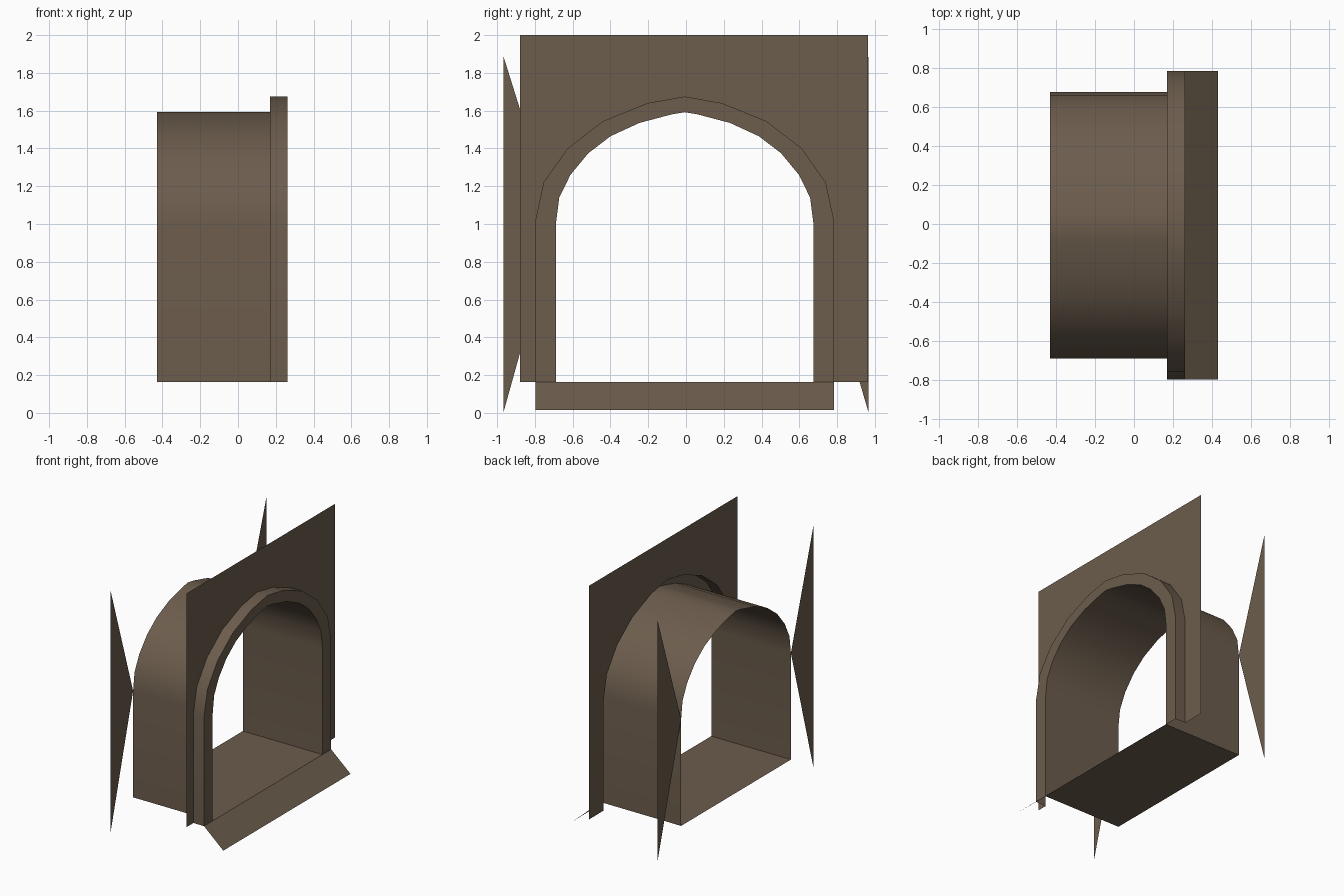
import bpy, math

if "Cube" in bpy.data.objects:
    bpy.data.objects.remove(bpy.data.objects["Cube"])

# One stone colour for the whole arch
stone = bpy.data.materials.new("brown stone")
stone.diffuse_color = (0.150, 0.109, 0.074, 1)
stone.use_nodes = True
stone.node_tree.nodes["Principled BSDF"].inputs["Base Color"].default_value = stone.diffuse_color

CY = -0.007                      # centre line of the opening
X_BACK, X_WALL, X_RIM = -0.43, 0.17, 0.262
Z_FLOOR = 0.163

# Half profiles: (distance from centre line, height), from floor to crown
INNER = [(0.682, Z_FLOOR), (0.682, 1.0), (0.664, 1.14), (0.605, 1.26),
         (0.51, 1.375), (0.392, 1.465), (0.24, 1.535), (0.07, 1.58), (0, 1.592)]
OUTER = [(0.79, Z_FLOOR), (0.79, 1.02), (0.747, 1.22), (0.62, 1.40),
         (0.432, 1.545), (0.197, 1.64), (0, 1.675)]


def mirrored(half):
    """Full arch line from the -y foot over the crown to the +y foot."""
    return [(CY - w, z) for w, z in half] + [(CY + w, z) for w, z in half[-2::-1]]


def make(name, verts, faces, smooth=False):
    me = bpy.data.meshes.new(name)
    me.from_pydata(verts, [], faces)
    me.materials.append(stone)
    me.update()
    if smooth:
        for p in me.polygons:
            p.use_smooth = True
        me.set_sharp_from_angle(angle=math.radians(40))
    ob = bpy.data.objects.new(name, me)
    bpy.context.collection.objects.link(ob)
    return ob


def sheet(name, x, outline):
    """Flat face across the x axis."""
    return make(name, [(x, y, z) for y, z in outline], [list(range(len(outline)))])


def sweep(name, line, x0, x1, closed=False):
    """Arch line extruded along x."""
    n = len(line)
    verts = [(x, y, z) for x in (x0, x1) for y, z in line]
    faces = [(i, (i + 1) % n, n + (i + 1) % n, n + i) for i in range(n if closed else n - 1)]
    return make(name, verts, faces, True)


inner, outer = mirrored(INNER), mirrored(OUTER)

# Tunnel with floor, and the raised rim around its mouth
sweep("tunnel", inner, X_BACK, X_RIM, closed=True)
sweep("rim_side", outer, X_WALL, X_RIM)
sheet("rim_front", X_RIM, inner + outer[::-1])

# Wall plate with the arch cut out of it
sheet("wall_plate", X_WALL,
      outer + [(0.963, Z_FLOOR), (0.963, 2.0), (-0.88, 2.0), (-0.88, Z_FLOOR)])

# Sloping sill in front of the opening
y0, y1 = outer[0][0], outer[-1][0]
make("sill", [(X_RIM, y0, Z_FLOOR), (0.43, y0, 0.015), (0.43, y1, 0.015), (X_RIM, y1, Z_FLOOR)],
     [(0, 1, 2, 3)])

# Triangular wings at the back end of the tunnel
for side, label in ((-1, "left"), (1, "right")):
    sheet(f"back_wing_{label}", X_BACK,
          [(CY + side * 0.682, 1.0), (side * 0.967, 0.0), (side * 0.967, 1.89)])
